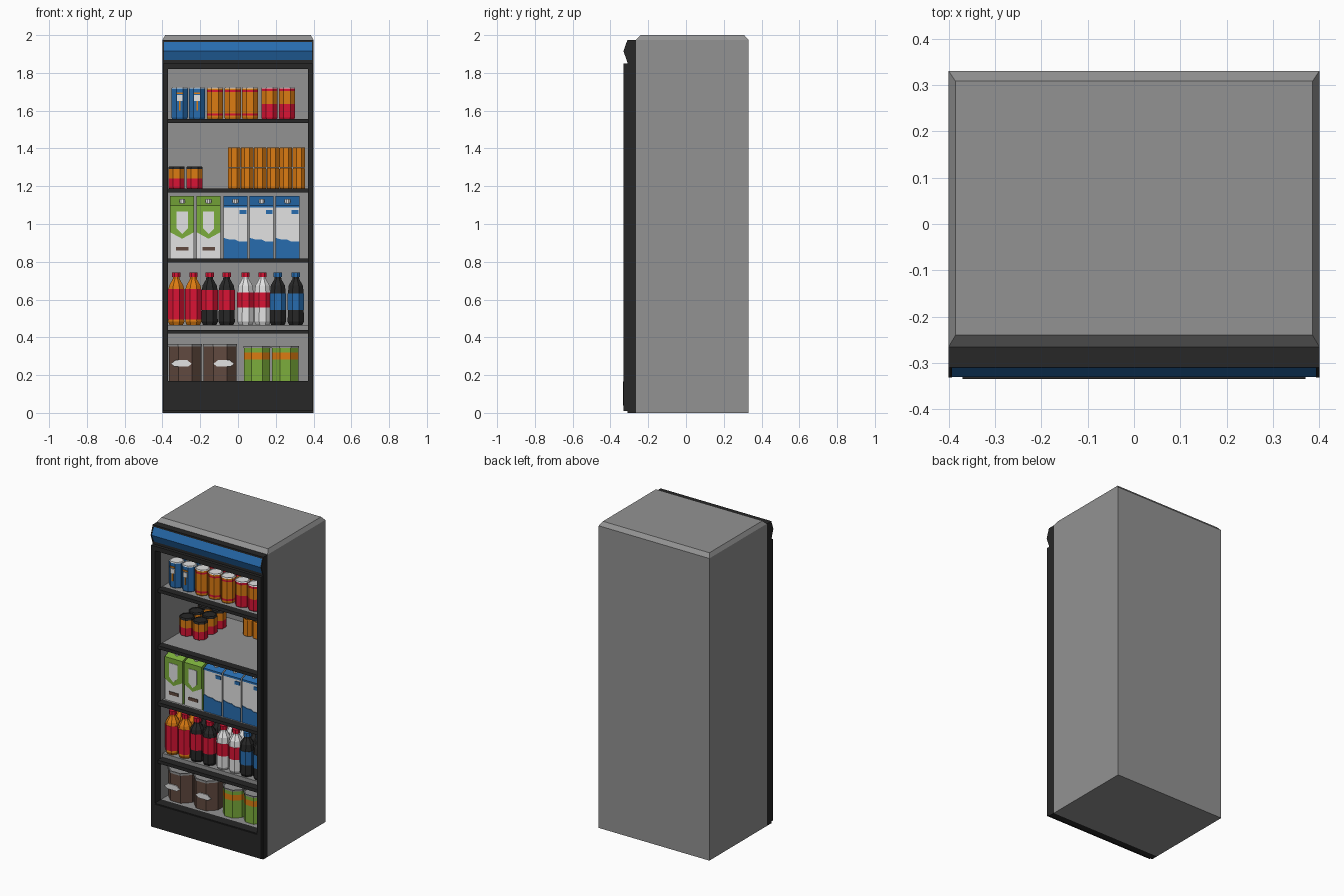
import bpy, bmesh, math
from mathutils import Matrix, Vector

cube = bpy.data.objects.get("Cube")
if cube:
    bpy.data.objects.remove(cube, do_unlink=True)

COLOURS = {
    "grey": (0.29, 0.29, 0.29), "black": (0.02, 0.02, 0.02), "white": (0.76, 0.76, 0.76),
    "red": (0.7, 0.007, 0.035), "orange": (0.72, 0.2, 0.006), "blue": (0.02, 0.15, 0.43),
    "green": (0.2, 0.42, 0.045), "brown": (0.12, 0.068, 0.05),
}
MATS = {}
for key, rgb in COLOURS.items():
    m = bpy.data.materials.new(key + " paint")
    m.use_nodes = True
    m.diffuse_color = (*rgb, 1)
    bsdf = next(n for n in m.node_tree.nodes if n.type == 'BSDF_PRINCIPLED')
    bsdf.inputs["Base Color"].default_value = (*rgb, 1)
    bsdf.inputs["Roughness"].default_value = 0.8
    MATS[key] = m


def finish(name, bm, colours):
    mesh = bpy.data.meshes.new(name)
    bm.to_mesh(mesh)
    bm.free()
    for c in colours:
        mesh.materials.append(MATS[c])
    ob = bpy.data.objects.new(name, mesh)
    bpy.context.collection.objects.link(ob)
    return ob


def box_bm(lo, hi):
    lo, hi = Vector(lo), Vector(hi)
    bm = bmesh.new()
    bmesh.ops.create_cube(bm, size=1, matrix=Matrix.Translation((lo + hi) / 2) @ Matrix.Diagonal((*(hi - lo), 1)))
    return bm


def box(name, lo, hi, colour):
    return finish(name, box_bm(lo, hi), [colour])


def prism(name, points, axis, start, end, colours):
    """Extrude a 2D outline along x or y; end caps take the last colour."""
    bm = bmesh.new()
    place = (lambda p, t: (t, *p)) if axis == "x" else (lambda p, t: (p[0], t, p[1]))
    a, b = [[bm.verts.new(place(p, t)) for p in points] for t in (start, end)]
    n = len(points)
    for i in range(n):
        bm.faces.new((a[i], a[(i + 1) % n], b[(i + 1) % n], b[i]))
    for loop in (a, b):
        bm.faces.new(loop).material_index = len(colours) - 1
    bmesh.ops.recalc_face_normals(bm, faces=bm.faces)
    return finish(name, bm, colours)


def plate(name, points, x, y, z, colour):
    return prism(name, [(x + px, z + pz) for px, pz in points], "y", y - 0.004, y + 0.002, [colour])


def rect(w, h):
    return [(-w / 2, 0), (w / 2, 0), (w / 2, h), (-w / 2, h)]


def lathe(name, x, y, z, r, h, rings, sides=8):
    """Rings are (radius, height, colour of the band below the ring)."""
    bm = bmesh.new()
    colours = sorted({c for _, _, c in rings})
    r /= math.cos(math.pi / sides)
    loops = []
    for fr, fz, _ in rings:
        angles = [(i + 0.5) * math.tau / sides for i in range(sides)]
        loops.append([bm.verts.new((x + r * fr * math.sin(a), y + r * fr * math.cos(a), z + h * fz)) for a in angles])
    for low, high, ring in zip(loops, loops[1:], rings[1:]):
        for i in range(sides):
            j = (i + 1) % sides
            bm.faces.new((low[i], low[j], high[j], high[i])).material_index = colours.index(ring[2])
    for loop, ring in ((loops[0], rings[0]), (loops[-1], rings[-1])):
        bm.faces.new(loop).material_index = colours.index(ring[2])
    bmesh.ops.recalc_face_normals(bm, faces=bm.faces)
    return finish(name, bm, colours)


FRONT, BACK, MID = -0.265, 0.33, -0.31
IN_X, IN_LOW, IN_TOP, IN_BACK = 0.37, 0.17, 1.82, 0.26

# Cabinet shell with chamfered top, open at the front
bm = box_bm((-0.4, FRONT, 0), (0.4, BACK, 1.975))
top = max(bm.faces, key=lambda f: f.calc_center_median().z)
ring = bmesh.ops.extrude_discrete_faces(bm, faces=[top])["faces"][0]
for v in ring.verts:
    v.co += Vector((-math.copysign(0.015, v.co.x), 0.025 if v.co.y < 0 else -0.022, 0.025))
front = min(bm.faces, key=lambda f: f.calc_center_median().y)
bmesh.ops.delete(bm, geom=[front], context='FACES_ONLY')
finish("cabinet_body", bm, ["grey"])

# Inner lining, facing inwards
bm = box_bm((-IN_X, FRONT, IN_LOW), (IN_X, IN_BACK, IN_TOP))
front = min(bm.faces, key=lambda f: f.calc_center_median().y)
bmesh.ops.delete(bm, geom=[front], context='FACES_ONLY')
bmesh.ops.reverse_faces(bm, faces=bm.faces)
finish("cabinet_lining", bm, ["grey"])


# Fixed frame and the proud door frame in front of it
def frame(name, half, y0, y1, z0, z1):
    for side, word in ((-1, "right"), (1, "left")):
        xs = sorted((side * IN_X, side * half))
        box(f"{name}_{word}_post", (xs[0], y0, z0), (xs[1], y1, z1), "black")
    box(name + "_kick_panel", (-IN_X, y0, z0), (IN_X, y1, IN_LOW), "black")
    box(name + "_top_rail", (-IN_X, y0, IN_TOP), (IN_X, y1, z1), "black")


frame("fixed_frame", 0.4, MID, FRONT, 0, 1.975)
frame("door_frame", 0.397, -0.33, MID, 0.01, 1.85)
plate("kick_plate", rect(0.74, 0.125), 0, -0.33, 0.04, "black")

# Header: wedge sign with dark ends
prism("header_sign", [(MID, 1.963), (-0.33, 1.915), (MID, 1.867)], "x", -0.393, 0.393, ["blue", "black"])
for s in (-1, 1):
    prism("header_end", [(MID, 1.975), (-0.331, 1.915), (MID, 1.855)], "x", s * 0.393, s * 0.4, ["black"])

# Shelves with dark front edges
SHELVES = (0.44, 0.817, 1.188, 1.557)
for z in SHELVES:
    lift = 0.025 if z == SHELVES[0] else 0
    box("shelf_board", (-IN_X, -0.25, z - 0.02), (IN_X, IN_BACK, z + lift), "grey")
    box("shelf_edge", (-IN_X, -0.3, z - 0.021), (IN_X, -0.25, z), "black")


# Tins and cans: coloured bands between a base and a recessed lid
def can(name, x, y, z, r, h, bands, lid):
    rings = [(0.93, 0, bands[0][1]), (1, 0.04, bands[0][1])]
    rings += [(1, t, c) for t, c in bands]
    rings += [(0.92, 1, lid), (0.84, 1, lid), (0.82, 0.98, lid)]
    lathe(name, x, y, z, r, h, rings)


BLUE_CAN = [(0.96, "blue")]
ORANGE_CAN = [(0.1, "orange"), (0.17, "red"), (0.84, "orange"), (0.9, "red"), (0.96, "orange")]
RED_CAN = [(0.46, "red"), (0.88, "orange"), (0.96, "red")]
z = SHELVES[3]
for xs, bands, name in (((-0.309, -0.217), BLUE_CAN, "blue_can"),
                        ((-0.122, -0.028, 0.064), ORANGE_CAN, "orange_can"),
                        ((0.167, 0.259), RED_CAN, "red_can")):
    for x in xs:
        for y in (-0.19, -0.09):
            can(name, x, y, z, 0.043, 0.168, bands, "white")
        if name == "blue_can":
            plate("can_badge", rect(0.03, 0.03), x, -0.233, z + 0.095, "white")
            plate("can_badge_stripe", rect(0.034, 0.008), x, -0.234, z + 0.132, "orange")
            plate("can_badge_mark", rect(0.008, 0.05), x, -0.234, z + 0.045, "orange")

# Second shelf: short tins at the left, stacked orange cans at the back
z = SHELVES[2]
for x in (-0.325, -0.23):
    for row in range(3):
        can("short_tin", x, -0.06 + 0.095 * row, z, 0.043, 0.117,
            [(0.46, "red"), (0.88, "orange"), (0.94, "black")], "black")
for col in range(6):
    for row in range(2):
        for level in range(2):
            can("stacked_can", -0.02 + 0.0685 * col, 0.14 + 0.072 * row, z + 0.11 * level, 0.033, 0.108,
                [(0.96, "orange")], "orange")


# Drink cartons with a sloping top and front artwork
def carton(x, colour):
    z, y, w, h, d = SHELVES[1], -0.24, 0.128, 0.282, 0.12
    ob = prism("carton", [(y, z), (y, z + h), (y + d, z + 0.33), (y + d, z)], "x", x - w / 2, x + w / 2,
               ["white", colour])
    for p in ob.data.polygons:
        p.material_index = int(p.normal.z > 0.5 or (colour == "green" and abs(p.normal.x) > 0.5))
    lathe("carton_cap", x, y + 0.04, z + h + 0.008, 0.015, 0.025, [(1, 0, "white"), (1, 1, "white")])
    if colour == "green":
        e = w / 2
        plate("carton_front", [(-e, 0.14), (0, 0.105), (e, 0.14), (e, h), (-e, h)], x, y, z, colour)
        plate("carton_window", [(-0.03, 0.16), (0, 0.13), (0.03, 0.16), (0.03, 0.25), (-0.03, 0.25)],
              x, y - 0.003, z, "white")
        plate("carton_mark", rect(0.066, 0.02), x, y, z + 0.042, "brown")
    else:
        e = w / 2
        plate("carton_wave", [(-e, 0), (e, 0), (e, 0.09), (0.02, 0.09), (0, 0.1), (-0.03, 0.1), (-e, 0.11)],
              x, y, z, colour)
        plate("carton_mark", rect(0.036, 0.022), x + 0.04, y, z + 0.235, colour)
        plate("carton_top_band", rect(w, 0.012), x, y, z + h - 0.012, colour)


for x in (-0.296, -0.156):
    carton(x, "green")
for x in (-0.013, 0.125, 0.262):
    carton(x, "blue")


# Bottles in two rows
def bottle(x, y, liquid, label, cap, low, high):
    lathe("bottle", x, y, 0.466, 0.044, 0.278, [
        (0.8, 0, liquid), (0.98, 0.06, liquid), (0.95, low, liquid), (1, low, label), (1, high, label),
        (0.95, high, liquid), (0.85, 0.75, liquid), (0.42, 0.87, liquid), (0.4, 0.91, liquid),
        (0.5, 0.91, cap), (0.5, 1, cap)])


KINDS = (((-0.327, -0.236), "orange", "red", "red", 0.1, 0.68),
         ((-0.15, -0.06), "black", "red", "red", 0.28, 0.66),
         ((0.04, 0.13), "white", "red", "red", 0.33, 0.62),
         ((0.211, 0.306), "black", "blue", "blue", 0.28, 0.6))
for xs, *kind in KINDS:
    for x in xs:
        for y in (-0.205, -0.11):
            bottle(x, y, *kind)

# Bottom: brown tubs with pale labels and banded green tins
for x, shift in ((-0.28, -0.02), (-0.095, 0.02)):
    lathe("brown_tub", x, -0.16, IN_LOW, 0.09, 0.195, [
        (0.96, 0, "brown"), (0.96, 0.93, "brown"), (1, 0.93, "grey"), (1, 1, "grey"),
        (0.92, 1, "grey"), (0.9, 0.97, "grey")])
    plate("tub_label", [(-0.055, 0.09), (-0.035, 0.075), (0.035, 0.075), (0.055, 0.09), (0.03, 0.11), (-0.03, 0.11)],
          x + shift, -0.249, IN_LOW, "white")
for x in (0.1, 0.25):
    lathe("green_tin", x, -0.17, IN_LOW, 0.072, 0.183, [
        (0.96, 0, "green"), (0.96, 0.62, "green"), (0.96, 0.82, "orange"), (0.96, 0.95, "green"),
        (1, 0.95, "green"), (1, 1, "grey"), (0.9, 1, "grey"), (0.88, 0.97, "grey")])
